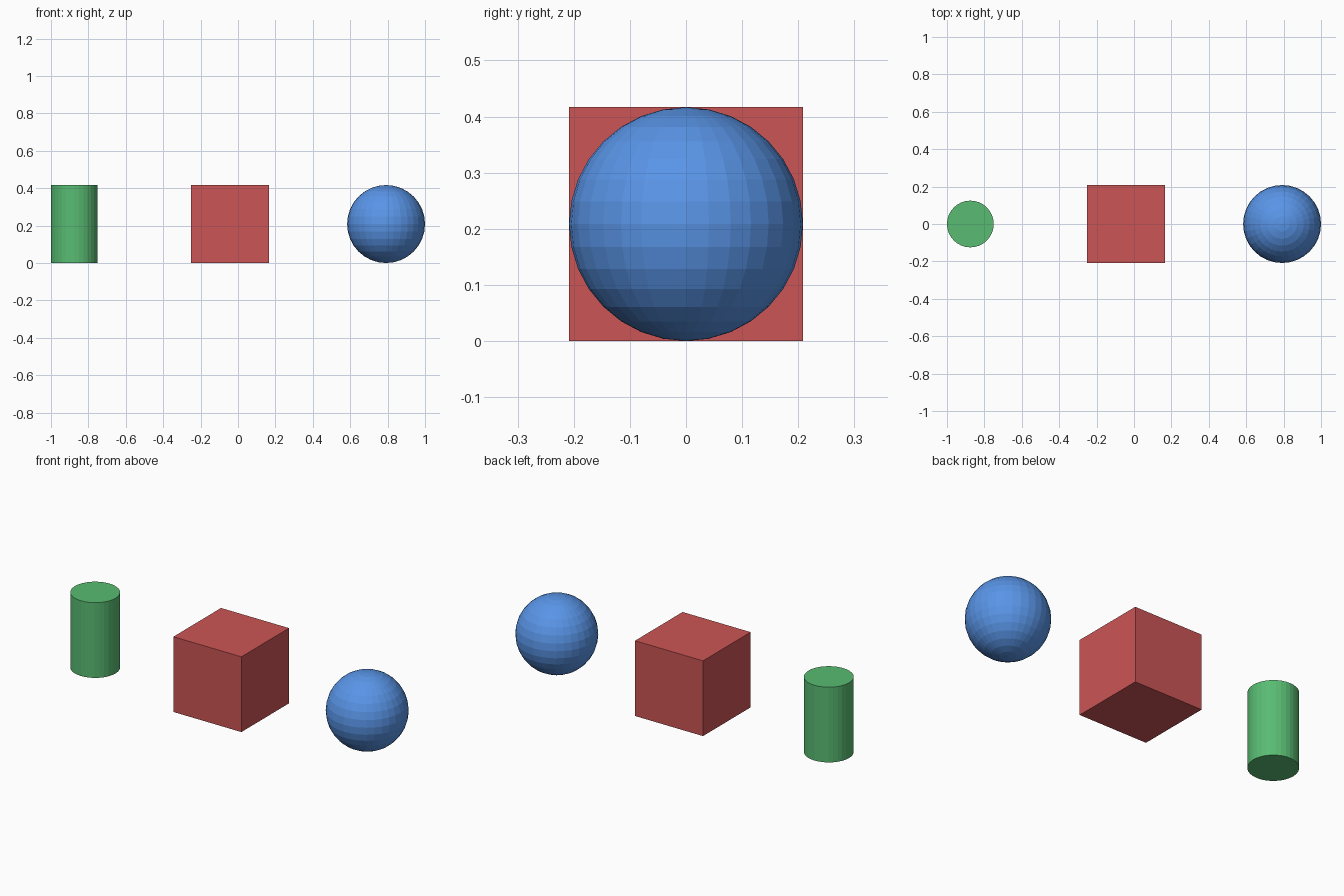
import bpy

if "Cube" in bpy.data.objects:
    bpy.data.objects.remove(bpy.data.objects["Cube"])

S = 2 / 4.8  # common height of all three solids


def finish(name, color):
    obj = bpy.context.object
    obj.name = name
    mat = bpy.data.materials.new(name + "_colour")
    mat.diffuse_color = (*color, 1)
    mat.use_nodes = True
    mat.node_tree.nodes["Principled BSDF"].inputs["Base Color"].default_value = mat.diffuse_color
    obj.data.materials.append(mat)


# Green cylinder on the left
bpy.ops.mesh.primitive_cylinder_add(vertices=32, radius=0.3 * S, depth=S,
                                    location=(-2.1 * S, 0, S / 2))
finish("cylinder", (0.1, 0.5, 0.17))

# Red cube in the middle
bpy.ops.mesh.primitive_cube_add(size=S, location=(-0.1 * S, 0, S / 2))
finish("cube", (0.6, 0.09, 0.09))

# Blue faceted sphere on the right
bpy.ops.mesh.primitive_uv_sphere_add(segments=32, ring_count=16, radius=S / 2,
                                     location=(1.9 * S, 0, S / 2))
finish("sphere", (0.1, 0.3, 0.8))
